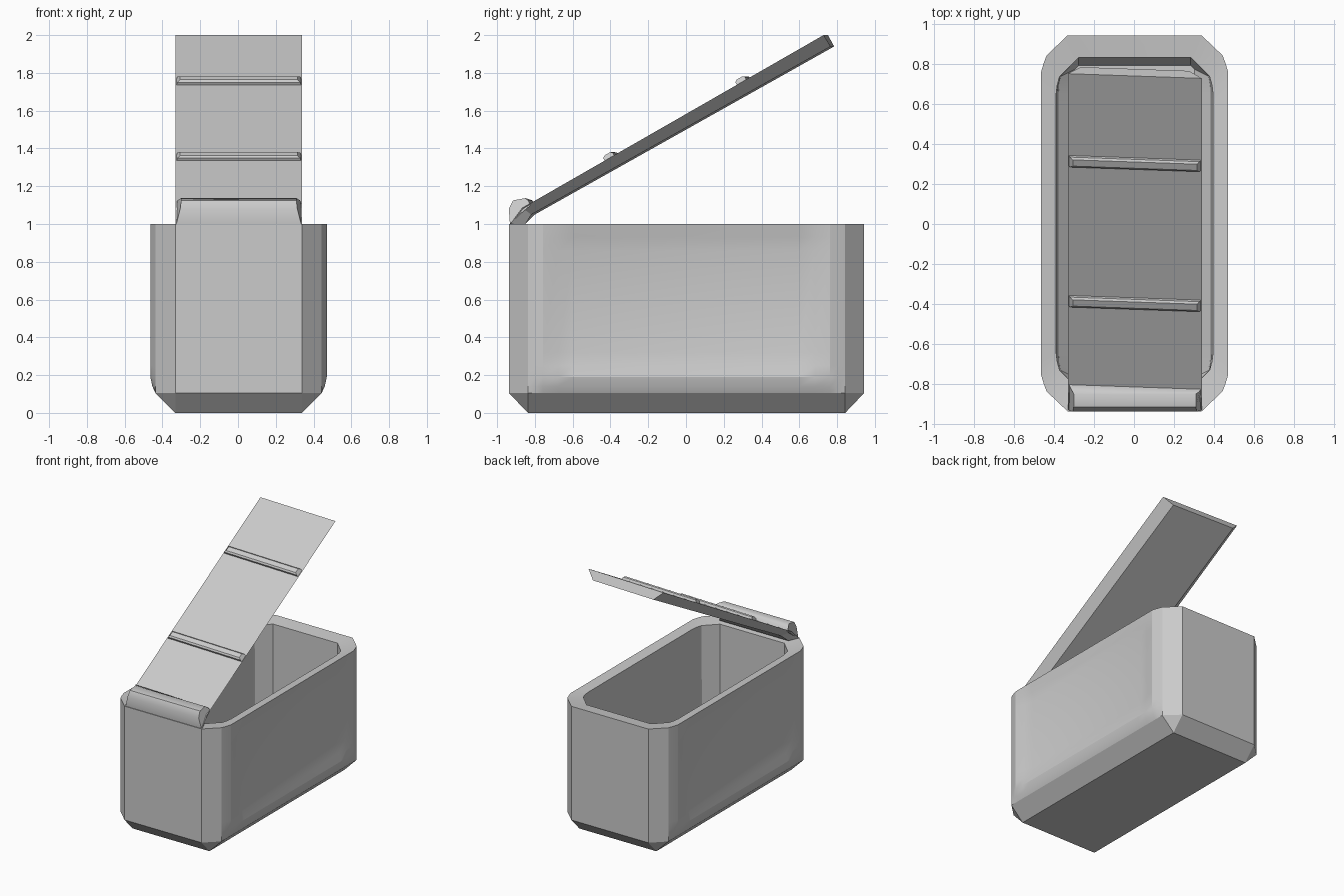
import bpy, bmesh, math

if "Cube" in bpy.data.objects:
    bpy.data.objects.remove(bpy.data.objects["Cube"])


def finish(name, bm, angle=None):
    bmesh.ops.remove_doubles(bm, verts=bm.verts, dist=0.0005)
    bmesh.ops.dissolve_degenerate(bm, dist=0.0005, edges=bm.edges)
    bmesh.ops.recalc_face_normals(bm, faces=bm.faces)
    mesh = bpy.data.meshes.new(name)
    bm.to_mesh(mesh)
    bm.free()
    ob = bpy.data.objects.new(name, mesh)
    bpy.context.collection.objects.link(ob)
    if angle:
        bpy.ops.object.select_all(action='DESELECT')
        ob.select_set(True)
        bpy.context.view_layer.objects.active = ob
        bpy.ops.object.shade_smooth_by_angle(angle=math.radians(angle))
    return ob


def loft(name, rings, angle=None):
    """Bridge equal rings of points and cap both ends."""
    bm = bmesh.new()
    rows = [[bm.verts.new(p) for p in r] for r in rings]
    n = len(rows[0])
    for a, b in zip(rows, rows[1:]):
        for i in range(n):
            j = (i + 1) % n
            bm.faces.new((a[i], a[j], b[j], b[i]))
    bm.faces.new(rows[0])
    bm.faces.new(rows[-1])
    return finish(name, bm, angle)


def ring(corner, z):
    """Mirror one quadrant of an outline into a closed ring."""
    back = corner[::-1] + [(-x, y) for x, y in corner]
    return [(x + .003, y + .003, z) for x, y in back + [(-x, -y) for x, y in back]]


def outer(b, d=0.0):
    # b raises the rounded frame of the long side, d sinks its middle
    return [(.335, .94), (.44, .84), (.44 + .015 * b, .80), (.44 + .027 * b, .76),
            (.44 + .027 * b - .5 * d, .68), (.44 + .027 * b - d, .60)]


def skew(x, y, z, k=1.0):
    # The lid assembly sits slightly crooked
    return (x + .004, y - .035 * x * k, z)


# Open tub: chamfered base, framed and dished long sides, thick rim, hollow
ys = (.80, .76, .68, .60)
base = [(.335, .84), (.335, .84)] + [(.335, y) for y in ys]
rim = [(.28, .83), (.375, .735), (.387, .69), (.392, .65), (.392, .61), (.392, .58)]
wall = [(.28, .828), (.37, .735), (.378, .69), (.38, .65), (.38, .61), (.38, .58)]
floor = [(.28, .79), (.30, .77), (.30, .70), (.30, .65), (.30, .61), (.30, .58)]
dish = [(z, .03 * t) for z, t in
        ((.19, 0), (.25, .5), (.32, 1), (.86, 1), (.93, .5), (1, 0))]
loft("tub", [ring(base, 0), ring(outer(0), .105), ring(outer(.6), .14)]
     + [ring(outer(1, d), z) for z, d in dish]
     + [ring(rim, .985), ring(wall, .17), ring(floor, .10)], 18)

# Raised lid: bent at the hinge, sides tapering inward underneath
sections = [((-.93, 1.0, .335), (-.85, 1.0, .30), 0),
            ((-.855, 1.085, .335), (-.81, 1.05, .27), 1),
            ((.74, 2.0, .335), (.775, 1.94, .27), 1)]
loft("lid", [[skew(-t[2], t[0], t[1], k), skew(t[2], t[0], t[1], k),
              skew(b[2], b[0], b[1], k), skew(-b[2], b[0], b[1], k)]
             for t, b, k in sections])

# Hinge roll across the front rim
hinge = [(-.932, 1.0, .33, 0), (-.938, 1.08, .31, 0), (-.915, 1.125, .305, 0),
         (-.85, 1.137, .305, 0), (-.825, 1.125, .325, 1), (-.81, 1.10, .33, 1),
         (-.87, 1.05, .33, 1)]
loft("hinge", [[skew(s * w, y, z, k) for y, z, w, k in hinge] for s in (-1, 1)], 40)

# Two cross bars on top of the lid, in coordinates along and above its slope
slope = math.atan2(.915, 1.595)
c, s = math.cos(slope), math.sin(slope)
bar = [(-.028, -.002, .33), (-.028, .016, .325), (-.016, .025, .31),
       (.02, .025, .31), (.03, .016, .325), (.03, -.002, .33)]
for name, y0 in (("lower_bar", -.395), ("upper_bar", .305)):
    z0 = 1.085 + (y0 + .855) * .915 / 1.595
    loft(name, [[skew(k * w, y0 + u * c - v * s, z0 + u * s + v * c)
                 for u, v, w in bar] for k in (-1, 1)])
